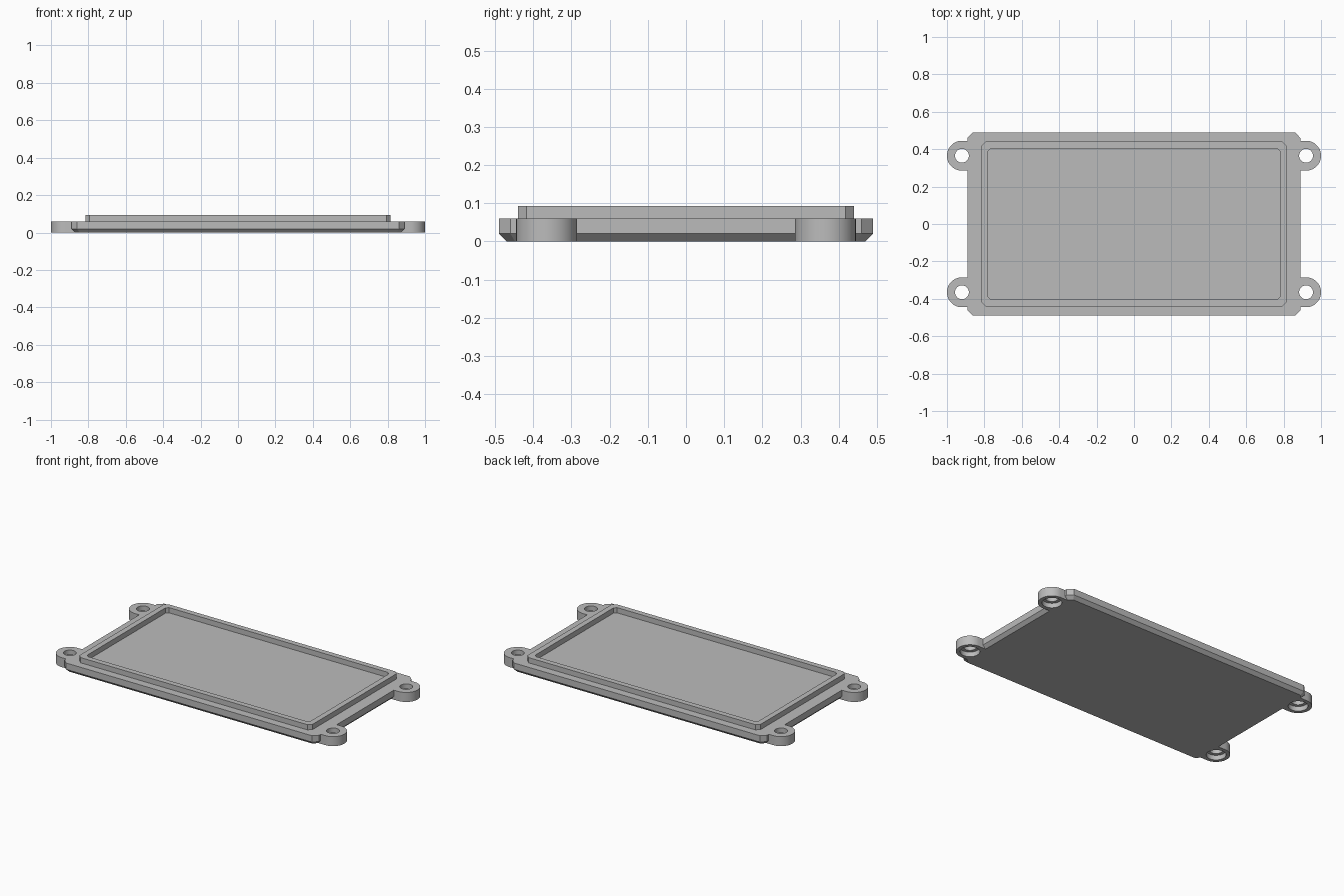
import bpy, bmesh, math

cube = bpy.data.objects.get("Cube")
if cube:
    bpy.data.objects.remove(cube, do_unlink=True)

grey = bpy.data.materials.new("light grey")
grey.use_nodes = True
COLOR = (0.50, 0.50, 0.50, 1)
grey.diffuse_color = COLOR
grey.node_tree.nodes["Principled BSDF"].inputs["Base Color"].default_value = COLOR


def loft(name, loops):
    """Closed solid skinned through a list of equal-length point loops."""
    bm = bmesh.new()
    rings = [[bm.verts.new(p) for p in loop] for loop in loops]
    for a, b in zip(rings, rings[1:]):
        for i in range(len(a)):
            j = (i + 1) % len(a)
            bm.faces.new((a[i], a[j], b[j], b[i]))
    bm.faces.new(rings[0][::-1])
    bm.faces.new(rings[-1])
    bmesh.ops.recalc_face_normals(bm, faces=bm.faces)
    mesh = bpy.data.meshes.new(name)
    bm.to_mesh(mesh)
    bm.free()
    mesh.materials.append(grey)
    obj = bpy.data.objects.new(name, mesh)
    bpy.context.collection.objects.link(obj)
    return obj


def cut_rect(hx, hy, c, z):
    """Rectangle loop with cut corners."""
    quarter = [(hx, hy - c), (hx - c, hy)]
    flipped = [(-x, y) for x, y in reversed(quarter)]
    half = quarter + flipped
    return [(x, y, z) for x, y in half + [(-x, -y) for x, y in half]]


def circle(cx, cy, r, z, n=40):
    turns = [2 * math.pi * i / n for i in range(n)]
    return [(cx + r * math.cos(a), cy + r * math.sin(a), z) for a in turns]


def lug_loop(sx, cy, z):
    """Half-round lug outline, square where it enters the plate."""
    r, n = 0.08, 24
    arc = [math.pi * (i / n - 0.5) for i in range(n + 1)]
    pts = [(LUG_X + r * math.cos(a), cy + r * math.sin(a)) for a in arc]
    pts += [(0.82, cy + r), (0.82, cy - r)]
    return [(sx * x, y, z) for x, y in pts]


def combine(target, tool, operation):
    mod = target.modifiers.new(tool.name, "BOOLEAN")
    mod.operation = operation
    mod.solver = "EXACT"
    mod.object = tool
    tool.hide_render = True
    tools.append(tool)


LUG_X, LUG_Y, TOP, RIM = 0.92, 0.365, 0.06, 0.093
tools = []

# Plate with bevelled underside, raised rim and recessed panel
lid = loft("lid_plate", [
    cut_rect(0.87, 0.47, 0.022, 0),
    cut_rect(0.89, 0.49, 0.03, 0.02),
    cut_rect(0.89, 0.49, 0.03, TOP),
    cut_rect(0.815, 0.44, 0.022, TOP),
    cut_rect(0.815, 0.44, 0.022, RIM),
    cut_rect(0.78, 0.405, 0.015, RIM),
    cut_rect(0.78, 0.405, 0.015, TOP),
])

# Corner screw lugs, then their holes and counterbores
corners = [(sx, sy) for sx in (-1, 1) for sy in (-1, 1)]
for sx, sy in corners:
    y = sy * LUG_Y
    combine(lid, loft("screw_lug", [lug_loop(sx, y, 0), lug_loop(sx, y, TOP)]), "UNION")
for sx, sy in corners:
    x, y = sx * LUG_X, sy * LUG_Y
    combine(lid, loft("screw_hole", [circle(x, y, 0.037, -0.1), circle(x, y, 0.037, 0.2)]), "DIFFERENCE")
    combine(lid, loft("counterbore", [circle(x, y, 0.057, -0.1), circle(x, y, 0.057, 0.03)]), "DIFFERENCE")

# Bake the combined solid and discard the tools
graph = bpy.context.evaluated_depsgraph_get()
solid = bpy.data.meshes.new_from_object(lid.evaluated_get(graph))
lid.modifiers.clear()
lid.data = solid
for tool in tools:
    bpy.data.objects.remove(tool, do_unlink=True)

# Smooth the round walls only
bpy.ops.object.select_all(action="DESELECT")
lid.select_set(True)
bpy.context.view_layer.objects.active = lid
bpy.ops.object.shade_smooth_by_angle(angle=math.radians(25))
